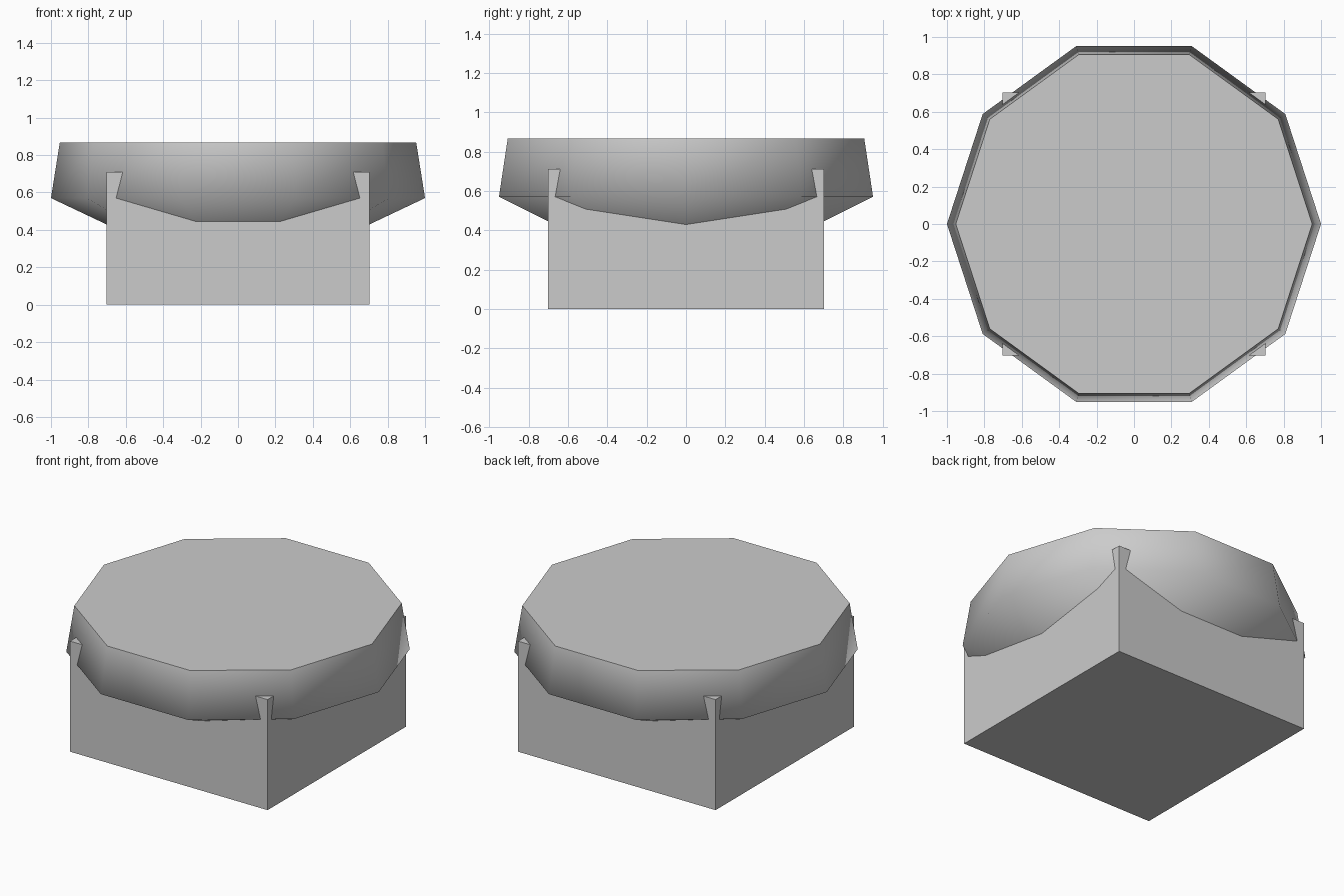
import bpy, bmesh, math

if "Cube" in bpy.data.objects:
    bpy.data.objects.remove(bpy.data.objects["Cube"])

def make_object(name, bm):
    bmesh.ops.recalc_face_normals(bm, faces=bm.faces)
    mesh = bpy.data.meshes.new(name)
    bm.to_mesh(mesh)
    bm.free()
    obj = bpy.data.objects.new(name, mesh)
    bpy.context.collection.objects.link(obj)
    return obj

# Square base block
W, H = 1.404, 0.71
bm = bmesh.new()
bmesh.ops.create_cube(bm, size=1)
for v in bm.verts:
    v.co = (v.co.x * W, v.co.y * W, (v.co.z + 0.5) * H)
make_object("base_block", bm)

# Ten-sided cap: flat top, widest at the middle, tapering to a point in the block
SIDES = 10
PROFILE = [(0.953, 0.866), (1.0, 0.57)]
APEX_Z = 0.096
bm = bmesh.new()
rings = []
for r, z in PROFILE:
    rings.append([bm.verts.new((r * math.cos(math.tau * i / SIDES),
                                r * math.sin(math.tau * i / SIDES), z))
                  for i in range(SIDES)])
apex = bm.verts.new((0, 0, APEX_Z))
top, mid = rings
bm.faces.new(top)
for i in range(SIDES):
    j = (i + 1) % SIDES
    bm.faces.new((mid[i], mid[j], top[j], top[i]))
    bm.faces.new((apex, mid[j], mid[i]))
cap = make_object("faceted_cap", bm)

# Soft sides, crisp top rim
bpy.ops.object.select_all(action='DESELECT')
cap.select_set(True)
bpy.context.view_layer.objects.active = cap
bpy.ops.object.shade_smooth_by_angle(angle=math.radians(77))
